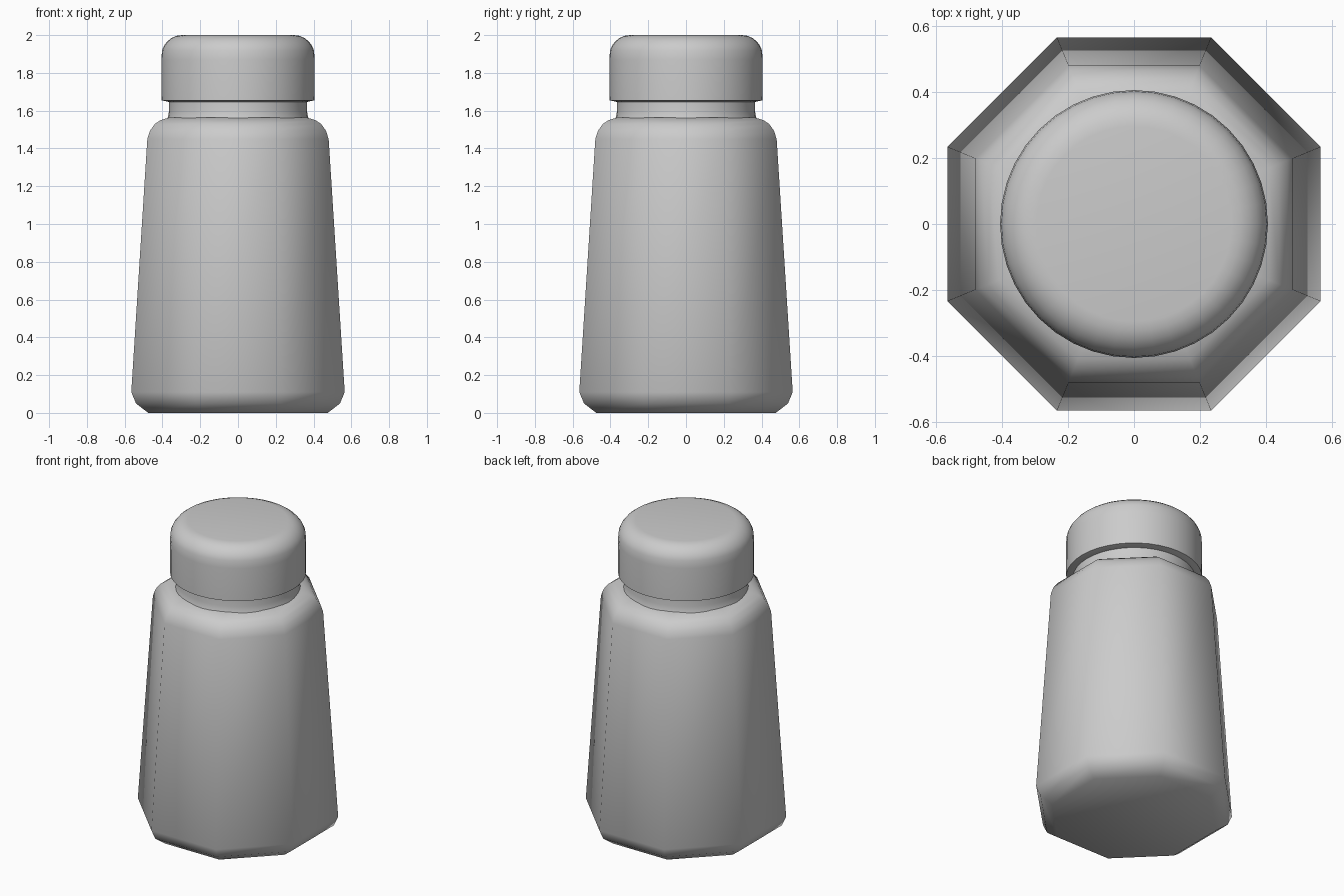
import bpy, bmesh, math

if "Cube" in bpy.data.objects:
    bpy.data.objects.remove(bpy.data.objects["Cube"])


def lathe(name, profile, sides, phase=0.0, scale=1.0):
    """Stack n-sided rings from (radius, z) points, cap both ends, shade smooth."""
    bm = bmesh.new()
    rings = []
    for r, z in profile:
        ring = []
        for i in range(sides):
            a = phase + 2 * math.pi * i / sides
            ring.append(bm.verts.new((r * scale * math.cos(a), r * scale * math.sin(a), z)))
        rings.append(ring)
    for lo, hi in zip(rings, rings[1:]):
        for i in range(sides):
            j = (i + 1) % sides
            bm.faces.new((lo[i], lo[j], hi[j], hi[i]))
    bm.faces.new(rings[0][::-1])
    bm.faces.new(rings[-1])
    mesh = bpy.data.meshes.new(name)
    bm.to_mesh(mesh)
    bm.free()
    obj = bpy.data.objects.new(name, mesh)
    bpy.context.collection.objects.link(obj)
    bpy.ops.object.select_all(action='DESELECT')
    obj.select_set(True)
    bpy.context.view_layer.objects.active = obj
    bpy.ops.object.shade_smooth_by_angle(angle=math.radians(55))
    return obj


# Octagonal tapered body: profile gives the distance to the flat sides
body = [(0.475, 0.0), (0.54, 0.05), (0.565, 0.11), (0.48, 1.45),
        (0.465, 1.495), (0.44, 1.53), (0.41, 1.55), (0.36, 1.565)]
lathe("body", body, 8, math.pi / 8, 1 / math.cos(math.pi / 8))

# Round neck
lathe("neck", [(0.38, 1.54), (0.37, 1.57), (0.365, 1.60), (0.365, 1.67)], 40)

# Domed screw cap
cap = [(0.36, 1.645), (0.405, 1.655), (0.406, 1.87)]
cr, cz, rad = 0.296, 1.89, 0.11
cap += [(cr + rad * math.cos(a), cz + rad * math.sin(a))
        for a in (math.radians(15 * k) for k in range(1, 7))]
lathe("cap", cap, 40)
